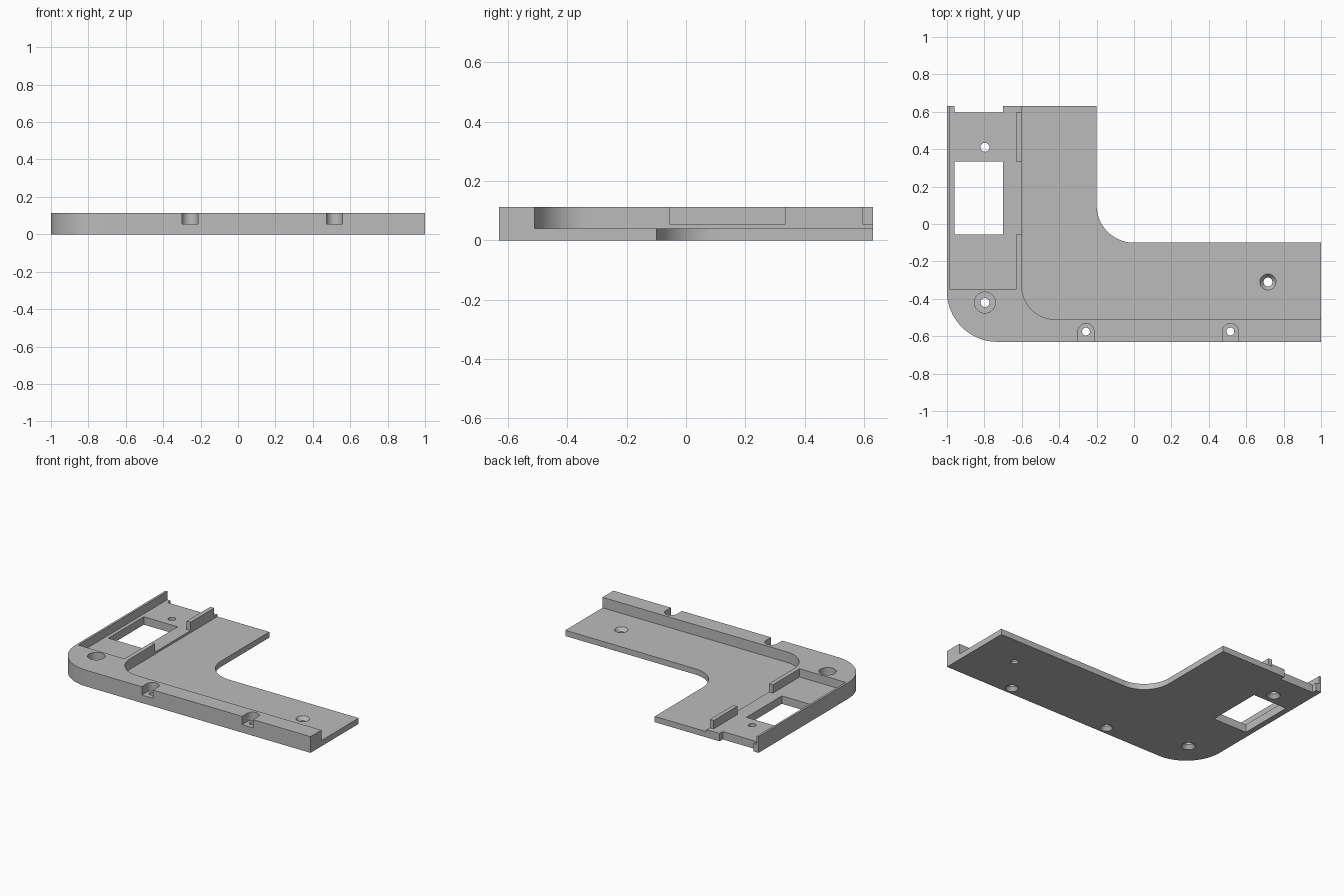
import bpy
import bmesh
import math

if "Cube" in bpy.data.objects:
    bpy.data.objects.remove(bpy.data.objects["Cube"], do_unlink=True)

HEIGHT, PLATE, FLOOR = 0.113, 0.04, 0.055
OVER = 0.2  # cutters reach past the top

grey = bpy.data.materials.new("plain grey")
grey.use_nodes = True
grey.diffuse_color = (0.5, 0.5, 0.5, 1)
grey.node_tree.nodes["Principled BSDF"].inputs["Base Color"].default_value = (0.5, 0.5, 0.5, 1)


def make_object(name, bm):
    bmesh.ops.recalc_face_normals(bm, faces=bm.faces[:])
    mesh = bpy.data.meshes.new(name)
    bm.to_mesh(mesh)
    bm.free()
    mesh.materials.append(grey)
    obj = bpy.data.objects.new(name, mesh)
    bpy.context.collection.objects.link(obj)
    return obj


def prism(name, points, z0, z1):
    """Extrude a flat outline from z0 to z1."""
    bm = bmesh.new()
    face = bm.faces.new([bm.verts.new((x, y, z0)) for x, y in points])
    top = bmesh.ops.extrude_face_region(bm, geom=[face])["geom"]
    bmesh.ops.translate(bm, vec=(0, 0, z1 - z0),
                        verts=[v for v in top if isinstance(v, bmesh.types.BMVert)])
    return make_object(name, bm)


def arc(cx, cy, r, start, end, steps=20):
    return [(cx + r * math.cos(math.radians(start + (end - start) * i / steps)),
             cy + r * math.sin(math.radians(start + (end - start) * i / steps)))
            for i in range(steps + 1)]


def box(name, x0, x1, y0, y1, z0, z1):
    return prism(name, [(x0, y0), (x1, y0), (x1, y1), (x0, y1)], z0, z1)


def cone(name, x, y, z0, z1, r0, r1):
    bm = bmesh.new()
    bmesh.ops.create_cone(bm, cap_ends=True, segments=32, radius1=r0, radius2=r1, depth=z1 - z0)
    bmesh.ops.translate(bm, vec=(x, y, (z0 + z1) / 2), verts=bm.verts[:])
    return make_object(name, bm)


# L-shaped body with a rounded outer corner and inner fillet
outline = (arc(-0.73, -0.36, 0.27, 180, 270)
           + [(1, -0.63), (1, -0.1)]
           + arc(0, 0.1, 0.2, 270, 180)
           + [(-0.2, 0.63), (-1, 0.63)])
body = prism("corner_bracket", outline, 0, HEIGHT)


def cut(cutter):
    cutter.hide_render = True
    mod = body.modifiers.new("cut", "BOOLEAN")
    mod.operation = "DIFFERENCE"
    mod.solver = "EXACT"
    mod.object = cutter
    bpy.context.view_layer.objects.active = body
    bpy.ops.object.modifier_apply(modifier=mod.name)
    bpy.data.objects.remove(cutter, do_unlink=True)


# Low plate inside the raised rim
cut(prism("plate_step", arc(-0.42, -0.33, 0.18, 180, 270)
          + [(1.2, -0.51), (1.2, 0.8), (-0.6, 0.8)], PLATE, OVER))

# Pocket in the side arm, and the gaps in its inner wall
cut(box("pocket", -0.985, -0.63, -0.35, 0.8, FLOOR, OVER))
cut(box("wall_gap", -0.7, -0.55, -0.055, 0.335, FLOOR, OVER))
cut(box("wall_end_gap", -0.7, -0.55, 0.595, 0.8, FLOOR, OVER))

# Window and end notch
cut(box("window", -0.96, -0.7, -0.055, 0.335, -0.1, OVER))
cut(box("end_notch", -0.96, -0.7, 0.595, 0.8, -0.1, OVER))

# Corner counterbore and open-fronted screw slots
cut(cone("corner_counterbore", -0.797, -0.42, FLOOR, OVER, 0.056, 0.056))
slots = [(-0.257, -0.575), (0.515, -0.575)]
for x, y in slots:
    cut(prism("screw_slot", arc(x, y, 0.043, 0, 180)
              + [(x - 0.043, -0.8), (x + 0.043, -0.8)], FLOOR, OVER))

# Screw holes, countersunk from below
for x, y, r in [(-0.797, 0.41, 0.024), (-0.797, -0.42, 0.024)] + [(x, y, 0.021) for x, y in slots]:
    cut(cone("screw_hole", x, y, -0.1, OVER, r, r))
    cut(cone("countersink", x, y, -0.02, 0.025, r + 0.036, r))

# Plate hole, countersunk from above
cut(cone("plate_hole", 0.716, -0.31, -0.1, OVER, 0.024, 0.024))
cut(cone("plate_countersink", 0.716, -0.31, 0.015, 0.065, 0.024, 0.062))

# Smooth the curves and keep the edges sharp
bpy.ops.object.select_all(action="DESELECT")
body.select_set(True)
bpy.context.view_layer.objects.active = body
bpy.ops.object.shade_smooth_by_angle(angle=math.radians(30))
